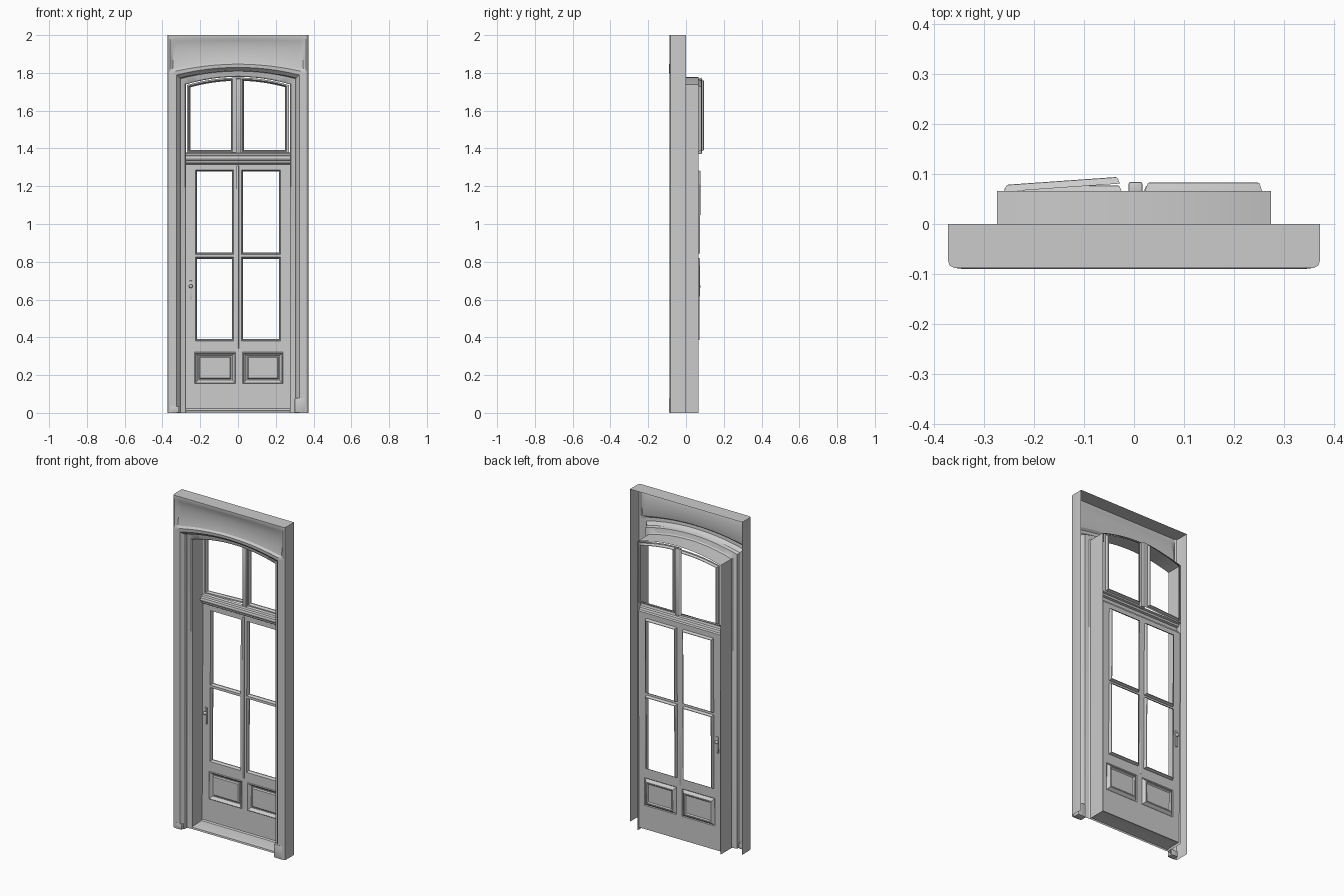
import bpy, bmesh
from mathutils import Vector, Matrix

if "Cube" in bpy.data.objects:
    bpy.data.objects.remove(bpy.data.objects["Cube"])

W = 0.271          # half width of the opening
SPRING = 1.735     # where the arch starts
RISE = 0.04


def finish(name, bm, shell=True):
    bmesh.ops.remove_doubles(bm, verts=bm.verts, dist=0.0004)
    bmesh.ops.recalc_face_normals(bm, faces=bm.faces)
    if shell and sum(f.normal.y * f.calc_area() for f in bm.faces) > 0:
        bmesh.ops.reverse_faces(bm, faces=bm.faces)
    me = bpy.data.meshes.new(name)
    bm.to_mesh(me)
    bm.free()
    ob = bpy.data.objects.new(name, me)
    bpy.context.collection.objects.link(ob)
    bpy.ops.object.select_all(action='DESELECT')
    ob.select_set(True)
    bpy.context.view_layer.objects.active = ob
    bpy.ops.object.shade_smooth_by_angle(angle=0.5)
    return ob


def skin(bm, rows, closed=False):
    """Quads between successive rows of points."""
    vs = [[bm.verts.new(p) for p in r] for r in rows]
    n = len(rows[0])
    for a, b in zip(vs, vs[1:]):
        for i in range(n if closed else n - 1):
            j = (i + 1) % n
            bm.faces.new((a[i], a[j], b[j], b[i]))
    return vs


def split(a, b, n):
    return [a + (b - a) * i / n for i in range(n + 1)]


def loop(x0, x1, z0, z1, inset, n=8):
    x0, x1, z0, z1 = x0 + inset, x1 - inset, z0 + inset, z1 - inset
    return ([(x, z0) for x in split(x0, x1, n)] +
            [(x, z1) for x in split(x1, x0, n)])


def leaf(name, x0, x1, z0, z1, holes, panels, f):
    """Sheet with openings; each opening gets a stepped rim, panels are filled."""
    bm = bmesh.new()
    grow = 0.009
    cuts = [(a - grow, b + grow, c - grow, d + grow) for a, b, c, d in holes] + panels
    xb = sorted({x0, x1} | {v for c in cuts for v in c[:2]})
    xs = [xb[0]]
    for a, b in zip(xb, xb[1:]):
        xs += split(a, b, 8 if b - a > 0.1 else 1)[1:]
    zs = sorted({z0, z1} | {v for c in cuts for v in c[2:]})
    for a, b in zip(xs, xs[1:]):
        for c, d in zip(zs, zs[1:]):
            mx, mz = (a + b) / 2, (c + d) / 2
            if any(h[0] < mx < h[1] and h[2] < mz < h[3] for h in cuts):
                continue
            skin(bm, [[f(a, c, 0), f(b, c, 0)], [f(a, d, 0), f(b, d, 0)]])
    for c in cuts[:len(holes)]:
        skin(bm, [[f(x, z, y) for x, z in loop(*c, i)]
                  for i, y in ((0, 0), (0.003, 0.009), (0.006, 0.016), (0.009, 0.017))], True)
    for c in panels:
        vs = skin(bm, [[f(x, z, y) for x, z in loop(*c, i)]
                       for i, y in ((0, 0), (0.004, -0.004), (0.01, 0.004), (0.018, 0.011),
                                    (0.024, 0.011), (0.03, 0.005))], True)
        bm.faces.new(vs[-1])
    return finish(name, bm)


# --- Casing shell: reveal, stepped moulding, header and outer walls ---
bm = bmesh.new()
prof = [(0.004, 0.066), (0.004, 0.0), (0.004, -0.038), (0.01, -0.044), (0.034, -0.05),
        (0.038, -0.07), (0.046, -0.078), (0.054, -0.088)]


def arch_row(d, y):
    w = W + d
    arch = [(w * u, y, SPRING + d + RISE * (1 - u * u)) for u in split(-1, 1, 24)]
    return [(-w, y, 0)] + arch + [(w, y, 0)]


skin(bm, [arch_row(d, y) for d, y in prof])
wi, zi = W + 0.054, SPRING + 0.054
for s in (-1, 1):
    edge = [(wi, -0.088), (0.361, -0.088), (0.37, -0.083), (0.373, -0.072), (0.373, 0)]
    skin(bm, [[(s * x, y, z) for x, y in edge] for z in (0, zi)])
    skin(bm, [[(s * x, y, z) for x, y in edge[1:]] for z in (zi, 2)])
# header face with a shallow cove between arch cornice and top fillet
cols = [-0.361, -0.345] + [wi * u for u in split(-1, 1, 24)] + [0.345, 0.361]
rows = []
for t, y in ((0, -0.088), (0.1, -0.09), (0.16, -0.08), (0.35, -0.074), (0.65, -0.076),
             (0.85, -0.083), (0.91, -0.088), (1, -0.088)):
    row = []
    for x in cols:
        low = zi + RISE * max(0, 1 - (x / wi) ** 2)
        yy = -0.088 if abs(x) > 0.35 else y
        row.append((x, yy, low + (2 - low) * t))
    rows.append(row)
skin(bm, rows)
# top plate
plan = [(0.373, 0), (0.373, -0.072), (0.37, -0.083), (0.361, -0.088)]
bm.faces.new([bm.verts.new((x, y, 2)) for x, y in plan + [(-x, y) for x, y in plan[::-1]]])
finish("casing", bm)

# --- Lower door leaf, leaning very slightly ---
holes = [(a, b, c, d) for a, b in ((-0.216, -0.032), (0.027, 0.216))
         for c, d in ((0.39, 0.815), (0.848, 1.277))]
panels = [(-0.23, -0.012, 0.155, 0.322), (0.025, 0.238, 0.155, 0.322)]
leaf("door_leaf", -W - 0.004, W + 0.004, 0.012, 1.318, holes, panels,
     lambda x, z, y: (x, 0.052 + 0.008 * z / 1.3 + y, z))


# --- Two arched fanlight sashes, the left one slightly ajar ---
def arched(x, z):
    t = max(0, min(1, (z - 1.4) / 0.3))
    return z + RISE * (1 - (x / W) ** 2) * t


leaf("fanlight_left", -W, 0.005, 1.375, SPRING, [(-0.252, -0.037, 1.393, 1.718)], [],
     lambda x, z, y: (x, 0.064 + 0.019 * (x + W) / W + y * 0.8, arched(x, z)))
leaf("fanlight_right", 0.005, W, 1.375, SPRING, [(0.031, 0.248, 1.393, 1.718)], [],
     lambda x, z, y: (x, 0.066 + y, arched(x, z)))


# --- Transom rail and sill, straight extruded profiles ---
def rail(name, pts):
    bm = bmesh.new()
    skin(bm, [[(x, y, z) for y, z in pts] for x in (-W - 0.004, W + 0.004)])
    finish(name, bm)


rail("transom", [(0.06, 1.316), (0.05, 1.322), (0.046, 1.335), (0.036, 1.34), (0.033, 1.35),
                 (0.036, 1.36), (0.048, 1.364), (0.052, 1.374), (0.066, 1.378)])
rail("sill", [(-0.045, 0.0), (-0.043, 0.01), (-0.03, 0.013), (0.045, 0.016), (0.052, 0.022)])


# --- Small solid parts ---
def box(name, x0, x1, y0, y1, z0, z1, r=0.004):
    bm = bmesh.new()
    m = Matrix.Translation(((x0 + x1) / 2, (y0 + y1) / 2, (z0 + z1) / 2)) @ \
        Matrix.Diagonal((x1 - x0, y1 - y0, z1 - z0, 1))
    bmesh.ops.create_cube(bm, size=1, matrix=m)
    bmesh.ops.bevel(bm, geom=bm.edges[:], offset=r, segments=2, profile=0.5, affect='EDGES')
    finish(name, bm, False)


box("fanlight_mullion", -0.011, 0.017, 0.054, 0.084, 1.37, 1.77)
box("door_centre_bead", -0.008, 0.004, 0.05, 0.056, 0.34, 1.31, 0.002)
box("plinth_right", 0.3, 0.356, -0.0895, -0.045, 0, 0.08)
box("plinth_left", -0.356, -0.312, -0.0895, -0.055, 0, 0.035)
box("handle_plate", -0.257, -0.243, 0.05, 0.062, 0.6, 0.7, 0.002)
for name, y in (("handle_knob_front", 0.042), ("handle_knob_back", 0.067)):
    bm = bmesh.new()
    bmesh.ops.create_uvsphere(bm, u_segments=16, v_segments=10, radius=0.01,
                              matrix=Matrix.Translation((-0.25, y, 0.67)))
    finish(name, bm, False)
